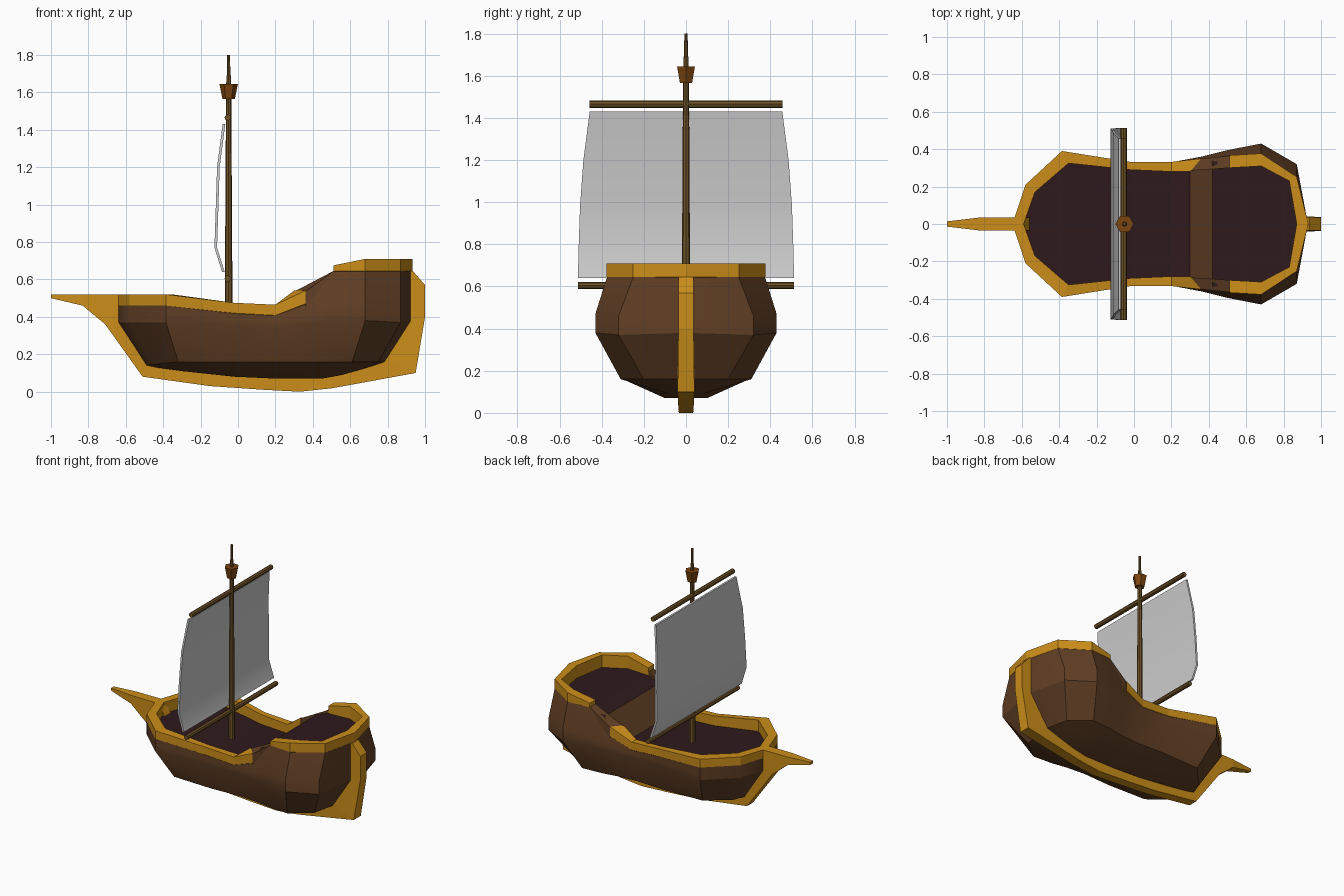
import bpy, bmesh, math
from mathutils import Vector

if "Cube" in bpy.data.objects:
    bpy.data.objects.remove(bpy.data.objects["Cube"])


def material(name, rgb):
    m = bpy.data.materials.new(name)
    m.diffuse_color = (*rgb, 1)
    m.use_nodes = True
    m.node_tree.nodes["Principled BSDF"].inputs["Base Color"].default_value = m.diffuse_color
    return m


TRIM = material("trim_ochre", (0.60, 0.27, 0.01))
HULL = material("hull_brown", (0.12, 0.05, 0.018))
DECK = material("deck_dark", (0.028, 0.010, 0.012))
SPAR = material("spar_brown", (0.16, 0.085, 0.02))
NEST = material("nest_brown", (0.20, 0.06, 0.005))


def finish(name, bm, mat=None, mirror=False, smooth=None):
    bmesh.ops.remove_doubles(bm, verts=bm.verts, dist=0.0005)
    bmesh.ops.recalc_face_normals(bm, faces=bm.faces)
    me = bpy.data.meshes.new(name)
    bm.to_mesh(me)
    bm.free()
    ob = bpy.data.objects.new(name, me)
    bpy.context.collection.objects.link(ob)
    if mat:
        me.materials.append(mat)
    bpy.ops.object.select_all(action='DESELECT')
    ob.select_set(True)
    bpy.context.view_layer.objects.active = ob
    if smooth:
        bpy.ops.object.shade_smooth_by_angle(angle=math.radians(smooth))
    if mirror:
        mod = ob.modifiers.new("mirror", 'MIRROR')
        mod.use_axis = (False, True, False)
    return ob


def loft(name, sections, mat=None, closed=False, caps=(False, False),
         mirror=False, smooth=None, up=False):
    """Skin a row of equal-length point lists."""
    bm = bmesh.new()
    rows = [[bm.verts.new(p) for p in s] for s in sections]
    n = len(rows[0])
    for a, b in zip(rows, rows[1:]):
        for i in range(n if closed else n - 1):
            j = (i + 1) % n
            bm.faces.new((a[i], a[j], b[j], b[i]))
    for cap, row in zip(caps, (rows[0], rows[-1])):
        if cap:
            bm.faces.new(row)
    ob = finish(name, bm, mat, mirror, smooth)
    if up and sum(p.normal.z for p in ob.data.polygons) < 0:
        ob.data.flip_normals()
    return ob


# Hull: per station sheer point, widest point (with shoulder z), knuckle, bottom
stations = [
    ((-.65, 0, .46), (-.65, 0, .37), .41, (-.50, 0, .14), (-.50, 0, .138)),
    ((-.58, .21, .46), (-.58, .21, .37), .41, (-.46, .12, .145), (-.44, .03, .13)),
    ((-.385, .39, .46), (-.385, .39, .37), .41, (-.32, .27, .16), (-.30, .07, .11)),
    ((-.02, .33, .42), (-.02, .33, .35), .38, (-.02, .28, .16), (-.02, .09, .08)),
    ((.20, .33, .41), (.20, .33, .35), .38, (.20, .27, .16), (.20, .10, .07)),
    ((.36, .345, .47), (.36, .36, .36), .41, (.34, .28, .16), (.34, .10, .07)),
    ((.51, .365, .645), (.50, .395, .37), .45, (.46, .30, .16), (.45, .10, .07)),
    ((.68, .375, .645), (.68, .43, .38), .47, (.61, .31, .16), (.56, .08, .09)),
    ((.87, .25, .645), (.87, .32, .37), .46, (.75, .20, .16), (.66, .05, .12)),
    ((.93, 0, .645), (.93, 0, .38), .46, (.79, 0, .16), (.79, 0, .158)),
]
loft("hull", [(t, (m[0], m[1], s), m, k, b, (b[0], 0, b[2]))
              for t, m, s, k, b in stations], HULL, mirror=True, smooth=30)


# Rails: each row is outer (x, y), inner (x, y), bottom z, top z
def rail(name, rows, mat, caps):
    loft(name, [((ox, oy, zb), (ox, oy, zt), (ix, iy, zt), (ix, iy, zb - .05))
                for ox, oy, ix, iy, zb, zt in rows], mat, True, caps, True)


rail("main_rail", [
    (-.65, 0, -.59, 0, .46, .52),
    (-.58, .21, -.53, .17, .46, .52),
    (-.385, .39, -.35, .325, .46, .52),
    (-.02, .332, -.02, .29, .42, .475),
    (.20, .332, .20, .28, .408, .465),
    (.36, .35, .30, .28, .47, .54)], TRIM, (False, True))
rail("sloping_bulwark", [
    (.36, .349, .30, .285, .45, .535),
    (.51, .365, .51, .30, .64, .645)], HULL, (True, True))
rail("stern_rail", [
    (.51, .367, .51, .30, .645, .675),
    (.68, .377, .68, .31, .645, .71),
    (.87, .252, .83, .23, .645, .71),
    (.932, 0, .87, 0, .645, .71)], TRIM, (True, False))


# Decks and the ramp joining them
def deck(name, rows, mat):
    loft(name, [((x, -y, z), (x, y, z)) for x, y, z in rows], mat, up=True)


deck("main_deck", [(-.62, .01, .44), (-.56, .19, .44), (-.37, .355, .44),
                   (-.02, .31, .405), (.20, .305, .40), (.30, .31, .41)], DECK)
deck("deck_ramp", [(.30, .31, .41), (.42, .34, .59)], HULL)
deck("upper_deck", [(.42, .335, .59), (.51, .335, .62), (.68, .345, .62),
                    (.85, .24, .62), (.90, .01, .62)], DECK)

# Keel: bowsprit, stem, keel and rudder as one strip (outer xz, inner xz, half width)
keel_rows = [
    (-1, .50, -1, .52, .014), (-.83, .46, -.83, .52, .034),
    (-.71, .36, -.60, .52, .036), (-.51, .08, -.45, .22, .034),
    (-.15, .03, -.15, .15, .034), (.14, .01, .14, .15, .034),
    (.33, 0, .33, .15, .034), (.50, .018, .50, .15, .036),
    (.95, .10, .72, .22, .040), (1, .40, .88, .40, .036),
    (1, .57, .88, .57, .036), (.935, .645, .88, .645, .036)]
loft("keel_and_bowsprit", [((a, -w, b), (a, w, b), (c, w, d), (c, -w, d))
                           for a, b, c, d, w in keel_rows],
     TRIM, True, (True, True))


# Spars: tapered polygons along an axis
def spar(name, base, axis, rings, sides, mat):
    axis = Vector(axis)
    u = Vector((1, 0, 0))
    v = axis.cross(u)
    loft(name, [[Vector(base) + axis * h + r * (u * math.cos(t) + v * math.sin(t))
                 for t in (math.tau * i / sides for i in range(sides))]
                for h, r in rings], mat, True, (True, True))


MX = -.05
spar("mast", (MX, 0, 0), (0, 0, 1),
     [(.40, .021), (1.60, .014), (1.69, .012), (1.692, .009), (1.80, .008)], 8, SPAR)
spar("crows_nest", (MX, 0, 0), (0, 0, 1), [(1.565, .033), (1.645, .049)], 6, NEST)
for name, z, half in (("upper_yard", 1.465, .457), ("lower_yard", .605, .513)):
    spar(name, (MX - .005, 0, z), (0, 1, 0), [(-half, .017), (half, .017)], 8, SPAR)

# Sail: billowing sheet with thickness (x, z, half width)
sail_rows = [(-.075, 1.43, .457), (-.105, 1.20, .487),
             (-.112, .98, .503), (-.119, .77, .510), (-.078, .64, .513)]
loft("sail", [((x - .007, -w, z), (x - .007, w, z), (x + .007, w, z), (x + .007, -w, z))
              for x, z, w in sail_rows], None, True, (True, True), smooth=35)
